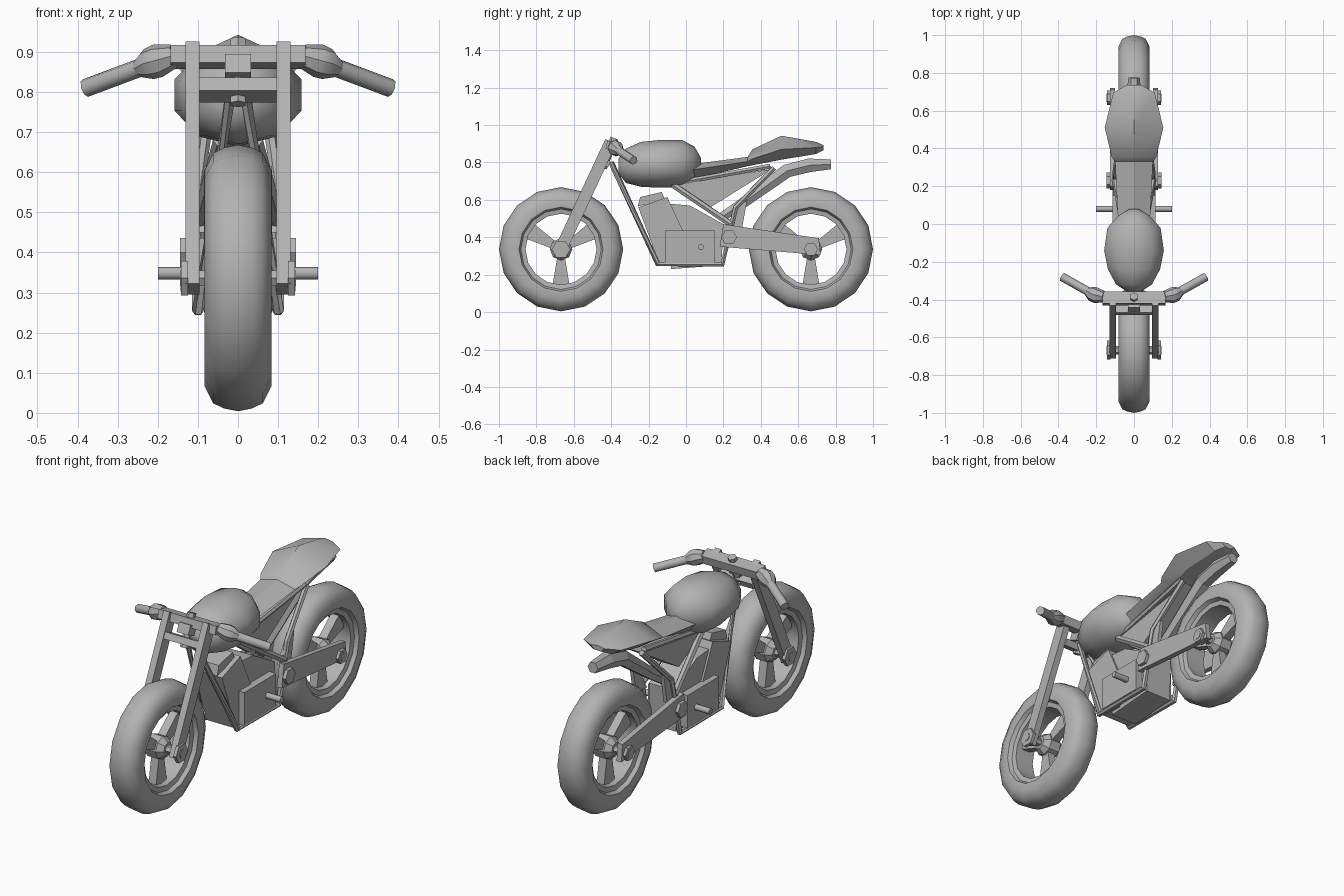
import bpy, bmesh, math
from mathutils import Vector

cube = bpy.data.objects.get("Cube")
if cube:
    bpy.data.objects.remove(cube, do_unlink=True)

grey = bpy.data.materials.new("plain grey")
grey.use_nodes = True
grey.diffuse_color = (0.45, 0.45, 0.45, 1)
grey.node_tree.nodes["Principled BSDF"].inputs["Base Color"].default_value = (0.45, 0.45, 0.45, 1)
SIDES = (("left", 1), ("right", -1))


def finish(name, bm, smooth=0):
    bmesh.ops.recalc_face_normals(bm, faces=bm.faces)
    mesh = bpy.data.meshes.new(name)
    bm.to_mesh(mesh)
    bm.free()
    mesh.materials.append(grey)
    ob = bpy.data.objects.new(name, mesh)
    bpy.context.collection.objects.link(ob)
    if smooth:
        bpy.ops.object.select_all(action="DESELECT")
        ob.select_set(True)
        bpy.context.view_layer.objects.active = ob
        bpy.ops.object.shade_smooth_by_angle(angle=math.radians(smooth))
    return ob


def skin(name, rings, smooth=0, closed=False):
    """Bridge rings of points; cap the ends unless the loop closes."""
    bm = bmesh.new()
    loops = [[bm.verts.new(p) for p in ring] for ring in rings]
    n = len(loops[0])
    pairs = list(zip(loops, loops[1:])) + ([(loops[-1], loops[0])] if closed else [])
    for a, b in pairs:
        for i in range(n):
            j = (i + 1) % n
            bm.faces.new((a[i], a[j], b[j], b[i]))
    if not closed:
        bm.faces.new(loops[0])
        bm.faces.new(loops[-1])
    return finish(name, bm, smooth)


def tube(name, path, radii, n=6, smooth=0):
    """Polygonal tube along a path, one radius per point."""
    pts = [Vector(p) for p in path]
    if not isinstance(radii, (list, tuple)):
        radii = [radii] * len(pts)
    rings = []
    for i, p in enumerate(pts):
        d = (pts[min(i + 1, len(pts) - 1)] - pts[max(i - 1, 0)]).normalized()
        u = d.cross(Vector((0, 0, 1)) if abs(d.z) < 0.9 else Vector((1, 0, 0))).normalized()
        v = d.cross(u)
        rings.append([p + radii[i] * (math.cos(a) * u + math.sin(a) * v)
                      for a in (math.tau * k / n for k in range(n))])
    return skin(name, rings, smooth)


def plate(name, outline, x0, x1):
    """Side outline (y, z) extruded across x."""
    return skin(name, [[(x, y, z) for y, z in outline] for x in (x0, x1)])


def lathe(name, profile, y, z, n, smooth=0):
    """Closed (x, radius) profile turned about the axle."""
    rings = [[(x, y + r * math.cos(a), z + r * math.sin(a)) for x, r in profile]
             for a in (math.tau * k / n for k in range(n))]
    return skin(name, rings, smooth, True)


def slab(name, a, b, width, x0, x1):
    """Straight bar between two (y, z) points."""
    a, b = Vector(a), Vector(b)
    d = (b - a).normalized() * width / 2
    s = Vector((-d.y, d.x))
    return plate(name, [a + s, b + s, b - s, a - s], x0, x1)


# Wheels
half = [(0.035, 0.325), (0.062, 0.312), (0.083, 0.27), (0.08, 0.225), (0.06, 0.215), (0.055, 0.19)]
tyre = [(0, 0.332)] + half + [(-x, r) for x, r in reversed(half)]
for end, y in (("front", -0.668), ("rear", 0.668)):
    zc = 0.336
    lathe(end + "_tyre", tyre, y, zc, 16, 50)
    tube(end + "_hub", [(x, y, zc) for x in (-0.06, -0.03, 0.03, 0.06)],
         [0.035, 0.06, 0.06, 0.035], 8)
    tube(end + "_axle", [(-0.145, y, zc), (0.145, y, zc)], 0.022, 6)
    for k in range(3):
        a = math.radians(120 * k - 90)
        d, s = Vector((math.cos(a), math.sin(a))), Vector((-math.sin(a), math.cos(a)))
        c = Vector((y, zc))
        plate(f"{end}_spoke_{k + 1}", [c + d * 0.04 + s * 0.02, c + d * 0.195 + s * 0.046,
                                       c + d * 0.195 - s * 0.046, c + d * 0.04 - s * 0.02],
              -0.022, 0.022)

# Fork and clamps
slab("upper_clamp", (-0.425, 0.895), (-0.362, 0.87 + 0.01), 0.045, -0.168, 0.168)
slab("lower_clamp", (-0.475, 0.82), (-0.41, 0.79), 0.035, -0.1, 0.1)
slab("fork_bracket", (-0.452, 0.872), (-0.40, 0.848), 0.05, -0.033, 0.033)
tube("steering_stem", [(0, -0.445, 0.77), (0, -0.383, 0.93)], 0.022, 6)

for side, s in SIDES:
    slab(side + "_fork_leg", (-0.683, 0.309), (-0.402, 0.912), 0.064, s * 0.096, s * 0.131)
    tube(side + "_fork_bolt", [(s * 0.125, -0.668, 0.336), (s * 0.142, -0.668, 0.336)], 0.05, 6)
    # Handlebar
    tube(side + "_bar_joint", [(s * 0.16, -0.385, 0.89), (s * 0.2, -0.378, 0.878),
                               (s * 0.222, -0.37, 0.87), (s * 0.25, -0.355, 0.858)],
         [0.03, 0.042, 0.04, 0.022], 8, 30)
    tube(side + "_grip", [(s * 0.22, -0.37, 0.87), (s * 0.38, -0.28, 0.81)], 0.023, 8, 50)
    # Swingarm with its bolts
    plate(side + "_swingarm", [(0.18, 0.35), (0.2, 0.47), (0.71, 0.395), (0.72, 0.305)],
          s * 0.1, s * 0.128)
    tube(side + "_pivot_bolt", [(s * 0.1, 0.23, 0.4), (s * 0.145, 0.23, 0.4)], 0.042, 6)
    tube(side + "_axle_bolt", [(s * 0.1, 0.668, 0.336), (s * 0.143, 0.668, 0.336)], 0.038, 6)
    tube(side + "_foot_peg", [(s * 0.09, 0.08, 0.348), (s * 0.2, 0.08, 0.348)], 0.016, 8, 50)
    # Frame tubes
    tube(side + "_cradle_tube", [(s * 0.018, -0.4, 0.8), (s * 0.1, -0.15, 0.255),
                                 (s * 0.1, 0.195, 0.255), (s * 0.1, 0.265, 0.56),
                                 (s * 0.07, 0.47, 0.77)], 0.015, 6)
    tube(side + "_backbone_tube", [(s * 0.045, -0.07, 0.68), (s * 0.1, 0.24, 0.47)], 0.018, 6)
    tube(side + "_seat_tube", [(s * 0.045, -0.05, 0.69), (s * 0.07, 0.45, 0.78)], 0.015, 6)
    plate(side + "_crankcase_cover", [(-0.112, 0.262), (-0.112, 0.436), (0.152, 0.436),
                                      (0.152, 0.262)], s * 0.07, s * 0.115)
    plate(side + "_rear_brace", [(0.21, 0.45), (0.29, 0.59), (0.325, 0.59), (0.3, 0.45)],
          s * 0.08, s * 0.1)

# Engine
plate("cylinder_block", [(-0.255, 0.56), (-0.1, 0.615), (0.0, 0.4), (-0.02, 0.25), (-0.14, 0.25)],
      -0.085, 0.085)
plate("cylinder_head", [(-0.258, 0.565), (-0.245, 0.615), (-0.13, 0.642), (-0.11, 0.6)],
      -0.06, 0.06)
plate("gearbox", [(-0.1, 0.58), (0.02, 0.57), (0.2, 0.47), (0.19, 0.25), (-0.08, 0.23)],
      -0.075, 0.075)
plate("under_seat_panel", [(-0.08, 0.68), (0.46, 0.765), (0.13, 0.56)], -0.05, 0.05)

# Central tail pipe
tube("tail_pipe", [(0, 0.18, 0.5), (0, 0.3, 0.58), (0, 0.54, 0.755), (0, 0.66, 0.785),
                   (0, 0.775, 0.79)], [0.028, 0.032, 0.042, 0.042, 0.03], 6)

# Tank: rings of y, half width, bottom and top
tank = [(-0.36, 0.035, 0.74, 0.82), (-0.32, 0.1, 0.69, 0.875), (-0.24, 0.145, 0.67, 0.91),
        (-0.14, 0.166, 0.665, 0.92), (-0.02, 0.148, 0.668, 0.92), (0.045, 0.085, 0.7, 0.885),
        (0.08, 0.025, 0.75, 0.825)]
rings = []
for y, w, lo, hi in tank:
    rings.append([(w * math.cos(a), y, (lo + hi) / 2 + (hi - lo) / 2 * math.sin(a))
                  for a in (math.tau * k / 10 + math.pi / 2 for k in range(10))])
skin("fuel_tank", rings, 50)

# Seat: rings of y, half width, ridge, edge and underside heights
seat = [(0.03, 0.085, 0.79, 0.76, 0.71), (0.33, 0.1, 0.83, 0.805, 0.78),
        (0.355, 0.118, 0.87, 0.82, 0.785), (0.51, 0.155, 0.943, 0.87, 0.815),
        (0.695, 0.11, 0.91, 0.88, 0.845), (0.735, 0.04, 0.893, 0.885, 0.865)]
skin("seat", [[(0, y, t), (w, y, e), (w * 0.5, y, b), (-w * 0.5, y, b), (-w, y, e)]
              for y, w, t, e, b in seat], 30)
